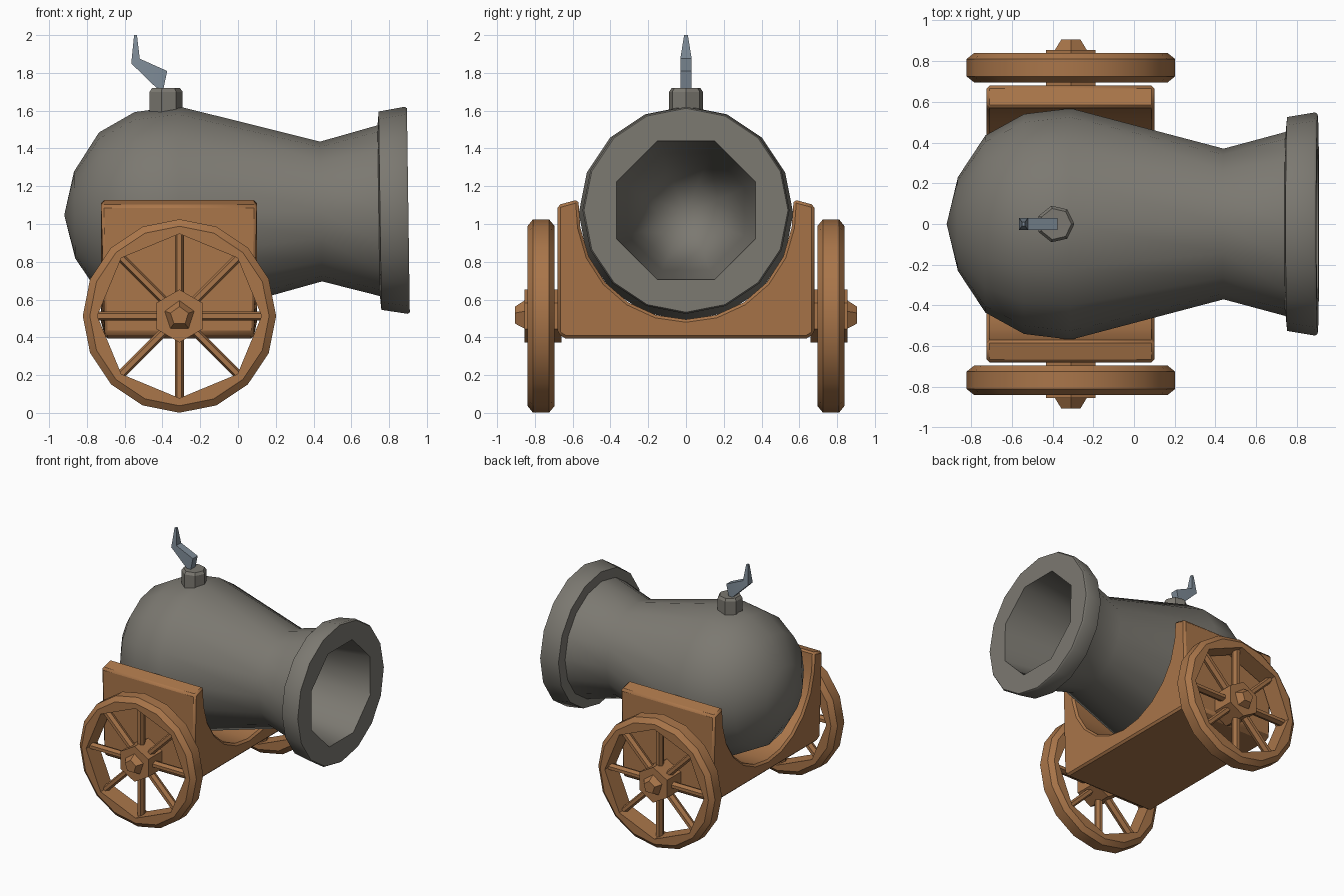
import bpy, bmesh, math
from mathutils import Matrix, Vector

if "Cube" in bpy.data.objects:
    bpy.data.objects.remove(bpy.data.objects["Cube"])


def material(name, rgb):
    m = bpy.data.materials.new(name)
    m.diffuse_color = (*rgb, 1)
    m.use_nodes = True
    m.node_tree.nodes["Principled BSDF"].inputs["Base Color"].default_value = m.diffuse_color
    return m


IRON = material("dark grey iron", (0.20, 0.19, 0.165))
WOOD = material("brown wood", (0.40, 0.18, 0.068))
FUSE = material("blue grey fuse", (0.21, 0.26, 0.31))


def finish(name, bm, mat, angle=30, loc=(0, 0, 0)):
    bmesh.ops.remove_doubles(bm, verts=bm.verts, dist=0.0005)
    bmesh.ops.recalc_face_normals(bm, faces=bm.faces)
    me = bpy.data.meshes.new(name)
    bm.to_mesh(me)
    bm.free()
    me.materials.append(mat)
    for p in me.polygons:
        p.use_smooth = True
    me.set_sharp_from_angle(angle=math.radians(angle))
    ob = bpy.data.objects.new(name, me)
    ob.location = loc
    bpy.context.collection.objects.link(ob)
    return ob


def lathe(profile, sides, frame, phase=0.0, half=0, closed=False):
    """Revolve (axial, radius, octagonal) points; octagonal rings have
    their in-between vertices pulled onto the straight octagon sides."""
    bm = bmesh.new()
    rings = []
    for a, r, octo in profile:
        ring = []
        for i in range(sides):
            t = phase + 2 * math.pi * i / sides
            rr = r * math.cos(math.pi / 8) if octo and i % 2 == half else r
            ring.append(bm.verts.new(frame(a, rr * math.cos(t), rr * math.sin(t))))
        rings.append(ring)
    pairs = list(zip(rings, rings[1:])) + ([(rings[-1], rings[0])] if closed else [])
    for p, q in pairs:
        for i in range(sides):
            j = (i + 1) % sides
            bm.faces.new((p[i], p[j], q[j], q[i]))
    return bm


def along_x(a, u, v):
    return (a, u, v)


def along_y(a, u, v):
    return (u, a, v)


def along_z(a, u, v):
    return (u, v, a)


# Barrel: rounded breech, narrow neck, flared rim and octagonal bore
barrel = lathe([(-0.92, 0, 0), (-0.865, 0.23, 0), (-0.73, 0.435, 0), (-0.54, 0.54, 0),
                (-0.31, 0.568, 0), (0.44, 0.37, 0), (0.745, 0.452, 0), (0.752, 0.525, 0),
                (0.89, 0.548, 0), (0.902, 0.54, 0), (0.902, 0.397, 1), (0.46, 0.335, 1),
                (0.1, 0.28, 1), (-0.1, 0.16, 1), (-0.15, 0, 1)], 16, along_x)
ob = finish("barrel", barrel, IRON, 48, (0, 0, 1.06))
ob.rotation_euler.y = -0.014

# Touch hole collar on top of the breech
finish("touch_hole_collar", lathe([(1.56, 0.092, 0), (1.70, 0.092, 0), (1.72, 0.078, 0),
       (1.72, 0, 0)], 7, along_z), IRON, 30, (-0.385, 0, 0))

# Bent fuse: tapering four-sided sections
bm = bmesh.new()
rings = []
for (x0, z0), (x1, z1), w in [((-0.40, 1.69), (-0.375, 1.81), 0.03),
                              ((-0.565, 1.85), (-0.52, 1.875), 0.03),
                              ((-0.55, 2.0), (-0.535, 2.0), 0.01)]:
    rings.append([bm.verts.new(c) for c in
                  ((x0, -w, z0), (x1, -w, z1), (x1, w, z1), (x0, w, z0))])
for p, q in zip(rings, rings[1:]):
    for i in range(4):
        bm.faces.new((p[i], p[i - 1], q[i - 1], q[i]))
bm.faces.new(rings[0])
bm.faces.new(rings[-1])
finish("fuse", bm, FUSE, 20)

# Cradle: block with a round saddle, extruded along x
outline = [(-0.57, 1.13), (-0.68, 1.10), (-0.68, 0.42), (-0.64, 0.395),
           (0.64, 0.395), (0.68, 0.42), (0.68, 1.10), (0.57, 1.13)]
for i in range(11):
    t = math.radians(-8 - 16.4 * i)
    outline.append((0.565 * math.cos(t), 1.06 + 0.565 * math.sin(t)))
bm = bmesh.new()
ends = [[bm.verts.new((x, y, z)) for y, z in outline] for x in (-0.725, 0.1)]
for v in bm.verts:  # sides lean slightly inward towards the bottom
    if v.co.z < 0.45:
        v.co.x += 0.02 if v.co.x < 0 else -0.015
for ring in ends:
    bm.faces.new(ring)
n = len(outline)
for i in range(n):
    bm.faces.new((ends[0][i - 1], ends[0][i], ends[1][i], ends[1][i - 1]))
ob = finish("cradle", bm, WOOD, 25)
bev = ob.modifiers.new("soft edges", "BEVEL")
bev.width, bev.segments, bev.limit_method = 0.015, 1, "ANGLE"
bev.angle_limit = math.radians(50)

# Wheels, one on each side
for side, s in (("front", -1), ("back", 1)):
    centre = (-0.31, 0, 0.513)

    # Rim with chamfered outside and octagonal opening
    rim = [(0.695, 0.435, 1), (0.695, 0.475, 0), (0.725, 0.512, 0),
           (0.81, 0.512, 0), (0.84, 0.475, 0), (0.84, 0.435, 1)]
    finish(side + "_wheel_rim", lathe([(s * a, r, o) for a, r, o in rim], 16, along_y,
           0, 1, True), WOOD, 30, centre)

    # Eight thin spokes reaching the corners of the opening
    bm = bmesh.new()
    for i in range(8):
        m = (Matrix.Translation((0, s * 0.768, 0)) @ Matrix.Rotation(i * math.pi / 4, 4, "Y")
             @ Matrix.Translation((0, 0, 0.27)) @ Matrix.Diagonal((1, 1.5, 1, 1)))
        bmesh.ops.create_cone(bm, cap_ends=True, segments=6, radius1=0.024, radius2=0.024,
                              depth=0.36, matrix=m @ Matrix.Rotation(math.pi / 6, 4, "Z"))
    finish(side + "_wheel_spokes", bm, WOOD, 20, centre)

    # Hexagonal hub running into the cradle, and tapered cap
    hub = [(0.66, 0, 0), (0.66, 0.14, 0), (0.855, 0.14, 0), (0.855, 0, 0)]
    finish(side + "_wheel_hub", lathe([(s * a, r, 0) for a, r, o in hub], 6, along_y,
           math.pi / 2), WOOD, 20, centre)
    cap = [(0.85, 0.085, 0), (0.905, 0.05, 0), (0.905, 0, 0)]
    finish(side + "_hub_cap", lathe([(s * a, r, 0) for a, r, o in cap], 5, along_y,
           math.pi / 2), WOOD, 20, centre)
